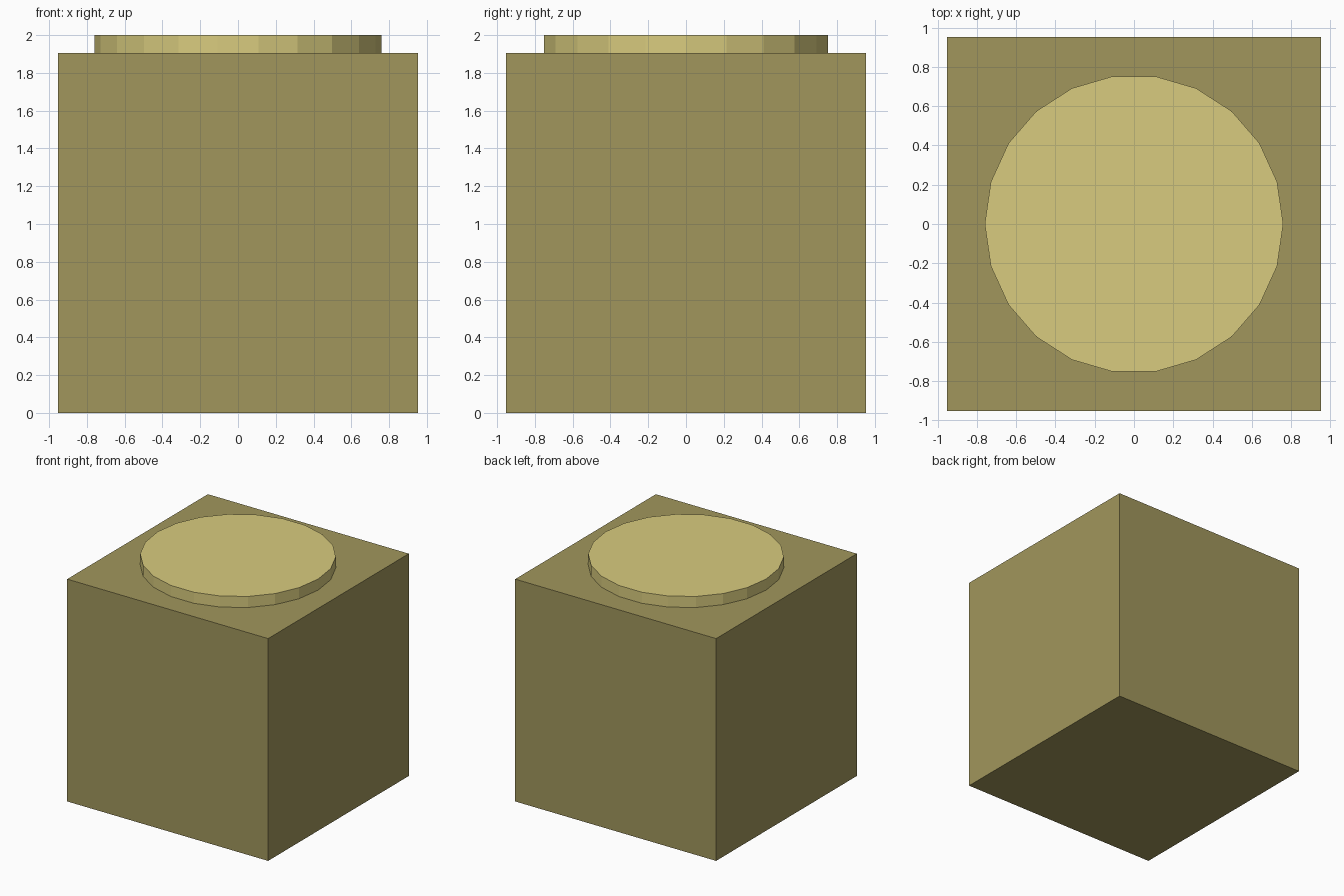
import bpy

if "Cube" in bpy.data.objects:
    bpy.data.objects.remove(bpy.data.objects["Cube"])

BOX = 1.905      # cube edge length
TOP = 2.0        # overall height
RADIUS = 0.76


def colour(obj, name, rgb):
    mat = bpy.data.materials.new(name)
    mat.diffuse_color = (*rgb, 1.0)
    mat.use_nodes = True
    mat.node_tree.nodes["Principled BSDF"].inputs["Base Color"].default_value = mat.diffuse_color
    obj.data.materials.append(mat)


# Cube body
bpy.ops.mesh.primitive_cube_add(size=BOX, location=(0, 0, BOX / 2))
body = bpy.context.object
body.name = "body"
colour(body, "dark_tan", (0.355, 0.307, 0.107))

# 22-sided disc on top, with a corner on the x axis
bpy.ops.mesh.primitive_cylinder_add(
    vertices=22, radius=RADIUS, depth=TOP - BOX,
    location=(0, 0, (TOP + BOX) / 2))
disc = bpy.context.object
disc.name = "top_disc"
disc.rotation_euler.z = 1.5707963
colour(disc, "light_tan", (0.69, 0.60, 0.21))
